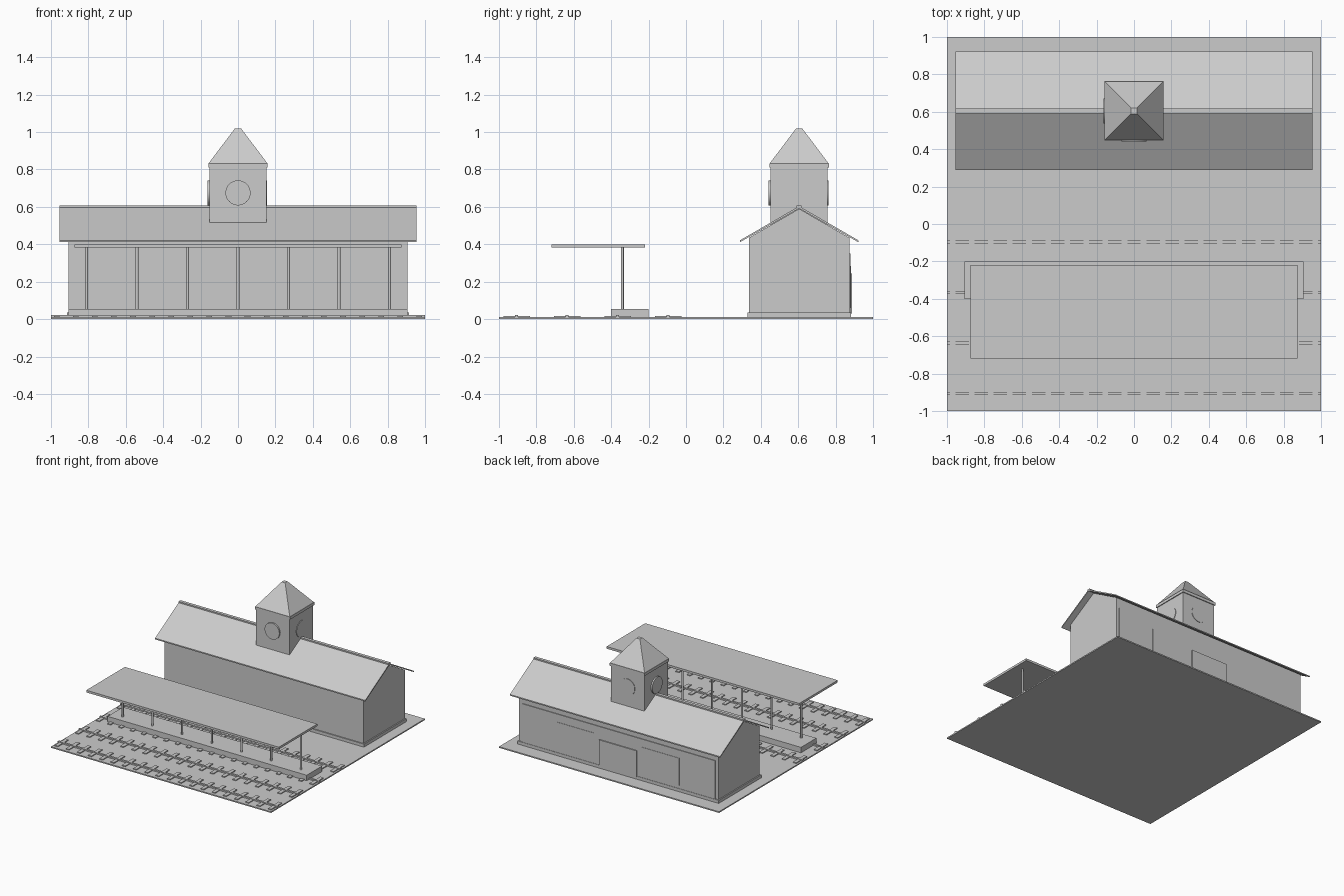
import bpy, bmesh, math
from mathutils import Matrix

if "Cube" in bpy.data.objects:
    bpy.data.objects.remove(bpy.data.objects["Cube"], do_unlink=True)

grey = bpy.data.materials.new("plain_grey")
grey.use_nodes = True
grey.diffuse_color = (0.6, 0.6, 0.6, 1)
grey.node_tree.nodes["Principled BSDF"].inputs["Base Color"].default_value = (0.6, 0.6, 0.6, 1)


def finish(name, bm):
    bmesh.ops.recalc_face_normals(bm, faces=bm.faces)
    mesh = bpy.data.meshes.new(name)
    bm.to_mesh(mesh)
    bm.free()
    mesh.materials.append(grey)
    obj = bpy.data.objects.new(name, mesh)
    bpy.context.collection.objects.link(obj)
    return obj


def add_box(bm, x, y, z):
    """Box from (min, max) pairs."""
    size = Matrix.Diagonal((x[1] - x[0], y[1] - y[0], z[1] - z[0], 1))
    place = Matrix.Translation((sum(x) / 2, sum(y) / 2, sum(z) / 2))
    bmesh.ops.create_cube(bm, size=1, matrix=place @ size)


def box(name, x, y, z):
    bm = bmesh.new()
    add_box(bm, x, y, z)
    return finish(name, bm)


def prism(name, profile, half):
    """Extrude a (y, z) profile along x."""
    bm = bmesh.new()
    face = bm.faces.new([bm.verts.new((-half, y, z)) for y, z in profile])
    new = bmesh.ops.extrude_face_region(bm, geom=[face])["geom"]
    bmesh.ops.translate(bm, vec=(2 * half, 0, 0),
                        verts=[v for v in new if isinstance(v, bmesh.types.BMVert)])
    return finish(name, bm)


def span(centre, half):
    return (centre - half, centre + half)


# Ground and tracks
GROUND = 0.01
box("ground", (-1, 1), (-1, 1), (0, GROUND))
TIES = 20
for i in range(4):
    y = -0.905 + 0.27 * i
    box(f"rail_{i + 1}", (-1, 1), span(y, 0.008), (GROUND, 0.021))
    bm = bmesh.new()
    for k in range(TIES):
        add_box(bm, span(-0.97 + 1.94 * k / (TIES - 1), 0.015), span(y, 0.07), (GROUND, 0.017))
    finish(f"ties_{i + 1}", bm)

# Platform with canopy on a row of posts
box("platform", span(0, 0.905), (-0.4, -0.2), (GROUND, 0.055))
box("canopy", span(0, 0.875), (-0.72, -0.22), (0.382, 0.4))
bm = bmesh.new()
for i in range(-3, 4):
    bmesh.ops.create_cone(bm, cap_ends=True, segments=8, radius1=0.008, radius2=0.008, depth=0.33,
                          matrix=Matrix.Translation((0.27 * i, -0.34, 0.218)))
posts = finish("canopy_posts", bm)

# Station hall
MID = 0.605
box("hall_base", span(0, 0.915), span(MID, 0.277), (GROUND, 0.035))
prism("hall_walls", [(MID - 0.268, 0.03), (MID + 0.268, 0.03), (MID + 0.268, 0.435),
                     (MID, 0.59), (MID - 0.268, 0.435)], 0.905)
prism("hall_roof", [(MID - 0.317, 0.421), (MID, 0.604), (MID + 0.317, 0.421),
                    (MID + 0.317, 0.411), (MID, 0.592), (MID - 0.317, 0.411)], 0.955)
box("roof_ridge", span(0, 0.955), span(MID, 0.013), (0.592, 0.607))

# Raised panels on the back wall
WALL = MID + 0.268
box("back_panel", span(0, 0.88), (WALL - 0.002, WALL + 0.006), (0.035, 0.35))
for side, name in ((-1, "right"), (1, "left")):
    box(f"back_window_{name}", span(0.385 * side, 0.17), (WALL, WALL + 0.009), (0.06, 0.285))
box("back_door", span(0, 0.17), (WALL, WALL + 0.015), (0.03, 0.245))

# Clock tower
HALF = 0.152
box("tower", span(0, HALF), span(MID, HALF), (0.45, 0.81))
box("tower_eave", span(0, 0.159), span(MID, 0.159), (0.81, 0.833))
bm = bmesh.new()
bmesh.ops.create_cone(bm, cap_ends=True, segments=4, radius1=0.157 * math.sqrt(2),
                      radius2=0.016 * math.sqrt(2), depth=0.187,
                      matrix=Matrix.Translation((0, MID, 0.9265)) @ Matrix.Rotation(math.pi / 4, 4, 'Z'))
finish("tower_roof", bm)

# Clock discs, one on each side of the tower
for name, turn, out in (("front", 0, 0.012), ("left", 1, 0.004), ("back", 2, 0.004), ("right", 3, 0.012)):
    bm = bmesh.new()
    bmesh.ops.create_cone(bm, cap_ends=True, segments=32, radius1=0.067, radius2=0.067, depth=out + 0.01,
                          matrix=Matrix.Translation((0, MID, 0.675))
                          @ Matrix.Rotation(turn * math.pi / 2, 4, 'Z')
                          @ Matrix.Translation((0, -HALF - out / 2 + 0.005, 0))
                          @ Matrix.Rotation(math.pi / 2, 4, 'X'))
    finish(f"clock_{name}", bm)

# Smooth only the round parts
bpy.ops.object.select_all(action='DESELECT')
for obj in bpy.context.collection.objects:
    if obj.name.startswith(("clock_", "canopy_posts")):
        obj.select_set(True)
        bpy.context.view_layer.objects.active = obj
bpy.ops.object.shade_smooth_by_angle(angle=math.radians(50))
